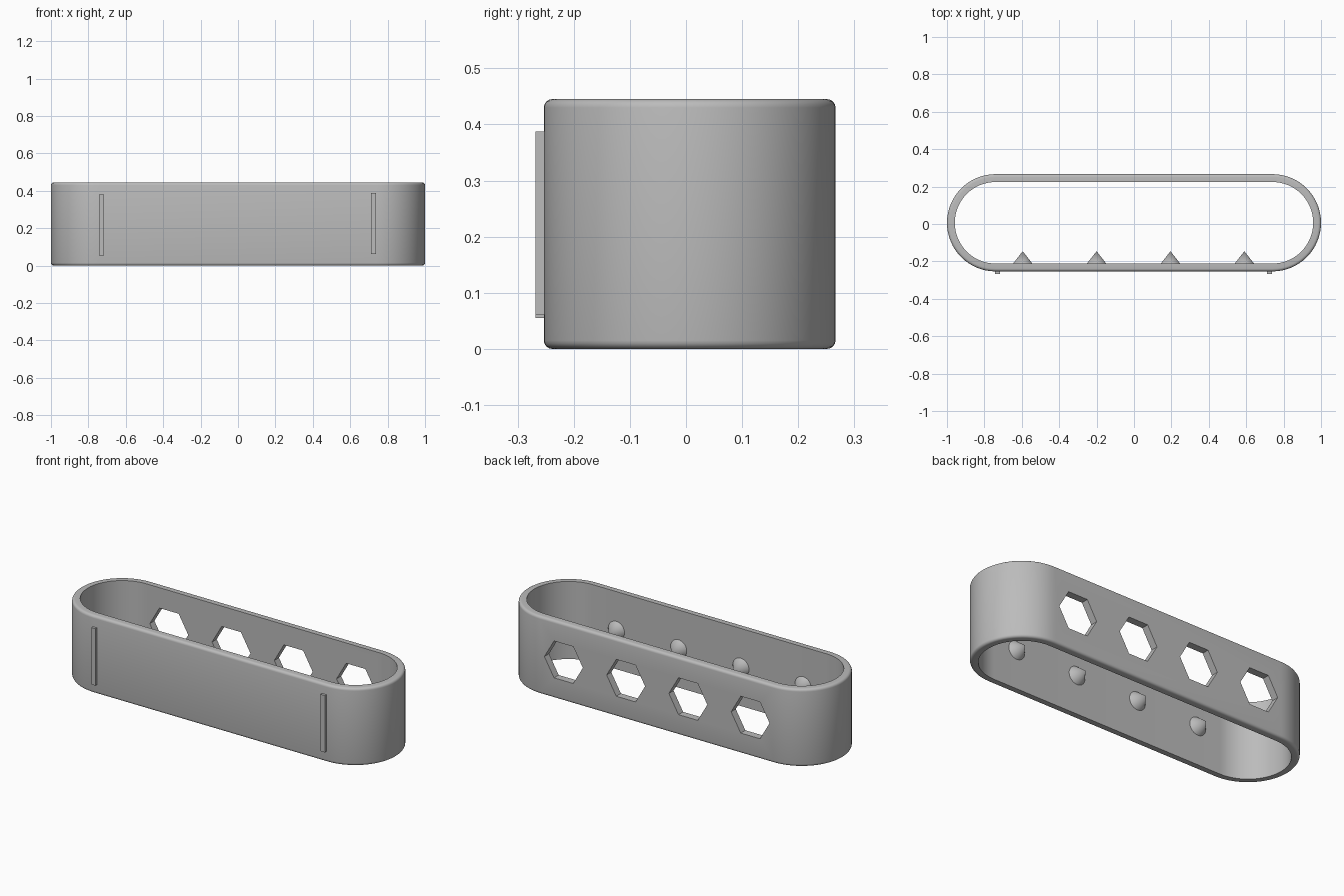
import bpy
import bmesh
from math import sin, cos, pi
from mathutils import Matrix

default = bpy.data.objects.get("Cube")
if default:
    bpy.data.objects.remove(default, do_unlink=True)

# Dimensions
HEIGHT = 0.445
RADIUS = 0.26           # outer radius of the rounded ends
HALF_STRAIGHT = 0.74    # half length of the flat sides
WALL = 0.042
FILLET = 0.015
MID_Y = 0.0065
MID_Z = HEIGHT / 2
STATIONS = [-0.595, -0.2, 0.195, 0.59]

grey = bpy.data.materials.new("plain grey")
grey.use_nodes = True
colour = (0.5, 0.5, 0.5, 1)
grey.diffuse_color = colour
grey.node_tree.nodes["Principled BSDF"].inputs["Base Color"].default_value = colour


def add_object(name, bm):
    bmesh.ops.recalc_face_normals(bm, faces=bm.faces[:])
    mesh = bpy.data.meshes.new(name)
    bm.to_mesh(mesh)
    bm.free()
    mesh.materials.append(grey)
    obj = bpy.data.objects.new(name, mesh)
    bpy.context.collection.objects.link(obj)
    return obj


def activate(obj):
    bpy.ops.object.select_all(action="DESELECT")
    obj.select_set(True)
    bpy.context.view_layer.objects.active = obj


def shade(obj):
    activate(obj)
    bpy.ops.object.shade_smooth_by_angle(angle=pi / 6)


def add_cone(name, x, y, depth, r_base, r_tip, sides):
    """Cone or prism along +y, starting at y."""
    bm = bmesh.new()
    place = Matrix.Translation((x, y + depth / 2, MID_Z)) @ Matrix.Rotation(-pi / 2, 4, "X")
    turn = Matrix.Rotation(pi / sides if sides > 6 else 0, 4, "Z")
    bmesh.ops.create_cone(bm, cap_ends=True, segments=sides, radius1=r_base,
                          radius2=r_tip, depth=depth, matrix=place @ turn)
    return add_object(name, bm)


def add_box(name, centre, size):
    bm = bmesh.new()
    bmesh.ops.create_cube(bm, size=1, matrix=Matrix.Translation(centre)
                          @ Matrix.Diagonal((*size, 1)))
    return add_object(name, bm)


def stadium(bm, inset, z, steps=32):
    """Ring of vertices: two half circles joined by straight sides."""
    ring = []
    r = RADIUS - inset
    for side in (1, -1):
        for i in range(steps + 1):
            a = -pi / 2 + pi * i / steps
            ring.append(bm.verts.new((side * (HALF_STRAIGHT + r * cos(a)),
                                      MID_Y + side * r * sin(a), z)))
    return ring


# Band: wall section with rounded outer edges, swept around the stadium
section = [(WALL, 0)]
for i in range(5):
    a = pi / 2 * i / 4
    section.append((FILLET * (1 - sin(a)), FILLET * (1 - cos(a))))
section += [(inset, HEIGHT - z) for inset, z in reversed(section)]
bm = bmesh.new()
rings = [stadium(bm, inset, z) for inset, z in section]
for lower, upper in zip(rings, rings[1:] + rings[:1]):
    for i in range(len(lower)):
        j = (i + 1) % len(lower)
        bm.faces.new((lower[i], lower[j], upper[j], upper[i]))
band = add_object("band", bm)

# Hexagonal holes through the back wall
for x in STATIONS:
    cutter = add_cone("hole_cutter", x, 0.15, 0.2, 0.122, 0.122, 6)
    # Stand the hexagon with flat top and bottom edges
    corner = max(v.co.z for v in cutter.data.vertices) - MID_Z
    if corner > 0.115:
        pivot = Matrix.Translation((x, 0, MID_Z))
        cutter.data.transform(pivot @ Matrix.Rotation(pi / 6, 4, "Y") @ pivot.inverted())
    cutter.hide_render = True
    cut = band.modifiers.new("hole", "BOOLEAN")
    cut.operation = "DIFFERENCE"
    cut.solver = "EXACT"
    cut.object = cutter
    activate(band)
    bpy.ops.object.modifier_apply(modifier=cut.name)
    bpy.data.objects.remove(cutter, do_unlink=True)
shade(band)

# Pointed studs on the inside of the front wall
inner_front = MID_Y - RADIUS + WALL
for n, x in enumerate(STATIONS, 1):
    stud = add_cone(f"stud_{n}", x, inner_front - 0.004, 0.07, 0.055, 0, 32)
    shade(stud)

# Thin upright ribs on the front
for name, x, z in (("right_rib", -0.73, 0.218), ("left_rib", 0.725, 0.224)):
    add_box(name, (x, -0.257, z), (0.027, 0.022, 0.326))
